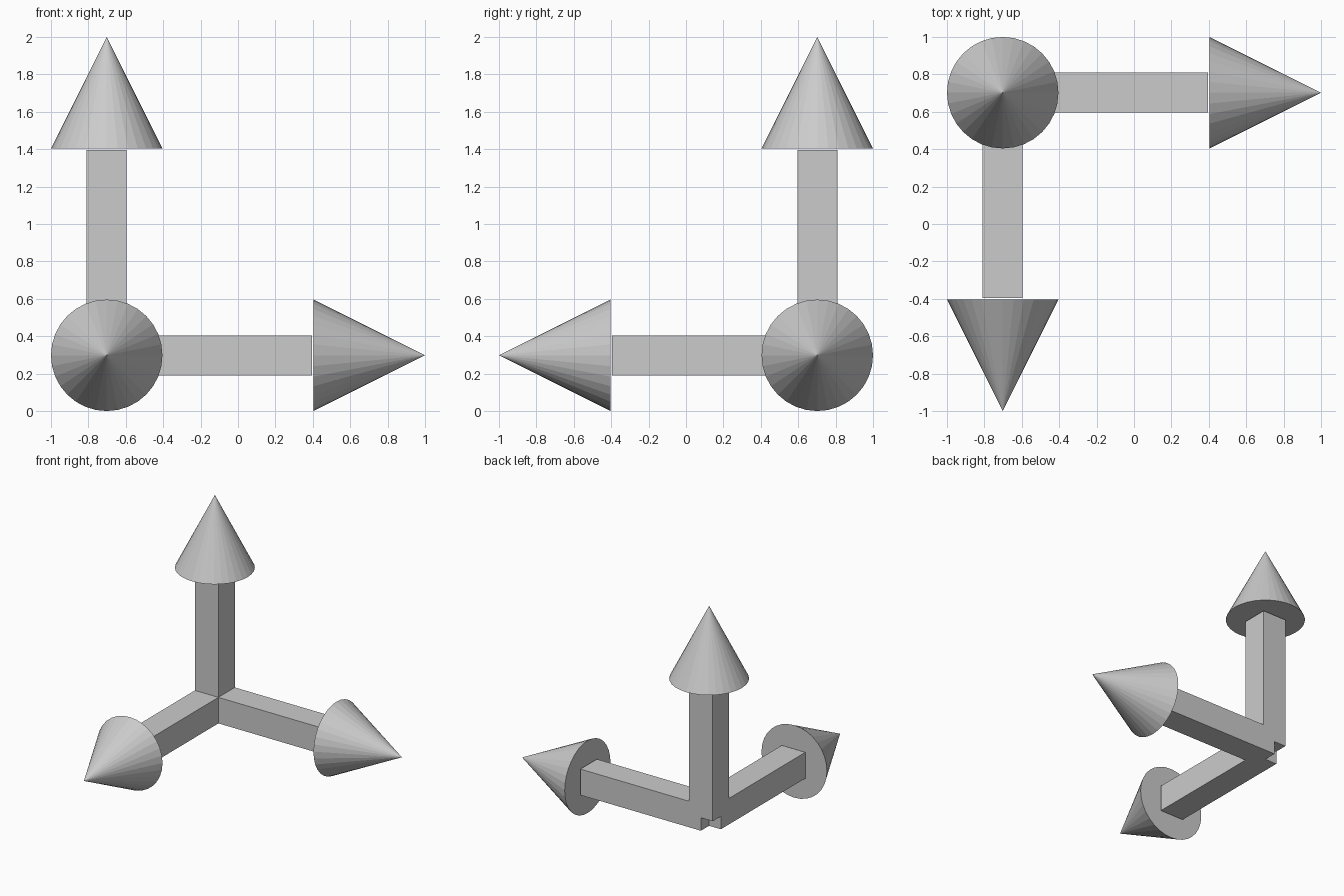
import bpy
from mathutils import Matrix, Vector

if "Cube" in bpy.data.objects:
    bpy.data.objects.remove(bpy.data.objects["Cube"])

ORIGIN = Vector((-0.702, 0.702, 0.298))   # where the three arrows meet
SHAFT_W, SHAFT_L = 0.214, 1.097
HEAD_R, HEAD_START, TIP = 0.298, 1.106, 1.702


def place(name, direction, distance):
    """Name the active object and aim its z axis along an arrow."""
    obj = bpy.context.object
    obj.name = name
    turn = direction.to_track_quat('Z', 'Y').to_matrix().to_4x4()
    obj.data.transform(turn)
    obj.location = ORIGIN + direction * distance


def arrow(name, direction):
    # Square shaft starting at the shared origin
    bpy.ops.mesh.primitive_cube_add(size=1)
    bpy.context.object.data.transform(Matrix.Diagonal((SHAFT_W, SHAFT_W, SHAFT_L, 1)))
    place(name + "_shaft", direction, SHAFT_L / 2)
    # Flat-faced cone head, a hair beyond the shaft end
    bpy.ops.mesh.primitive_cone_add(vertices=32, radius1=HEAD_R, radius2=0,
                                    depth=TIP - HEAD_START)
    place(name + "_head", direction, (HEAD_START + TIP) / 2)


arrow("right_arrow", Vector((1, 0, 0)))
arrow("front_arrow", Vector((0, -1, 0)))
arrow("up_arrow", Vector((0, 0, 1)))
